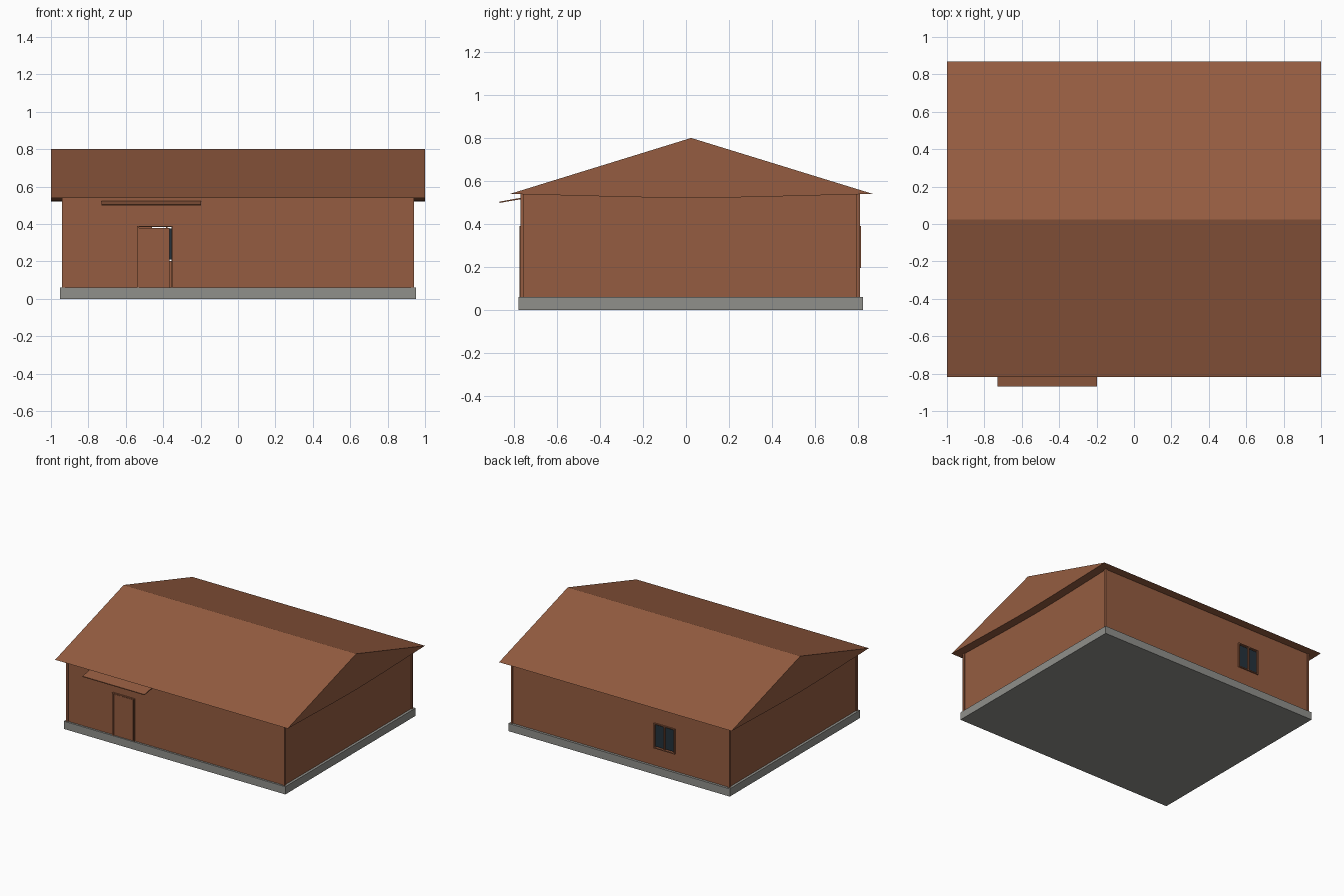
import bpy, bmesh

if "Cube" in bpy.data.objects:
    bpy.data.objects.remove(bpy.data.objects["Cube"])


def material(name, rgb):
    m = bpy.data.materials.new(name)
    m.diffuse_color = (*rgb, 1)
    m.use_nodes = True
    m.node_tree.nodes["Principled BSDF"].inputs["Base Color"].default_value = m.diffuse_color
    return m


BROWN = material("brown", (0.30, 0.108, 0.052))
GREY = material("concrete grey", (0.28, 0.28, 0.26))
GLASS = material("dark glass", (0.018, 0.032, 0.045))


def mesh_object(name, bm, mat):
    bmesh.ops.recalc_face_normals(bm, faces=bm.faces)
    me = bpy.data.meshes.new(name)
    bm.to_mesh(me)
    bm.free()
    me.materials.append(mat)
    ob = bpy.data.objects.new(name, me)
    bpy.context.collection.objects.link(ob)
    return ob


def box(name, x, y, z, mat):
    bm = bmesh.new()
    bmesh.ops.create_cube(bm, size=1)
    for v in bm.verts:
        v.co = [r[0] if c < 0 else r[1] for c, r in zip(v.co, (x, y, z))]
    return mesh_object(name, bm, mat)


def extrude_x(name, profile, x, mat):
    """Extrude a (y, z) profile along x."""
    bm = bmesh.new()
    face = bm.faces.new([bm.verts.new((x[0], y, z)) for y, z in profile])
    res = bmesh.ops.extrude_face_region(bm, geom=[face])
    verts = [g for g in res["geom"] if isinstance(g, bmesh.types.BMVert)]
    bmesh.ops.translate(bm, verts=verts, vec=(x[1] - x[0], 0, 0))
    return mesh_object(name, bm, mat)


def cut(ob, name, x, y, z):
    cutter = box(name, x, y, z, BROWN)
    cutter.hide_render = True
    cutter.hide_viewport = True
    mod = ob.modifiers.new(name, "BOOLEAN")
    mod.operation = "DIFFERENCE"
    mod.solver = "EXACT"
    mod.object = cutter


# Foundation slab
box("foundation", (-0.952, 0.952), (-0.778, 0.822), (0, 0.06), GREY)

# Hollow walls with door and window openings
walls = box("walls", (-0.932, 0.932), (-0.763, 0.803), (0.06, 0.539), BROWN)
cut(walls, "room_cutter", (-0.912, 0.912), (-0.743, 0.783), (0.03, 0.6))
cut(walls, "door_cutter", (-0.53, -0.355), (-0.9, -0.6), (0.03, 0.385))
cut(walls, "window_cutter", (-0.46, -0.30), (0.6, 0.9), (0.203, 0.383))

# Corner posts
for sx, side in ((-1, "left"), (1, "right")):
    for y, end in (((-0.77, -0.752), "front"), ((0.792, 0.81), "back")):
        box(f"corner_post_{end}_{side}", sorted((sx * 0.924, sx * 0.94)), y, (0.06, 0.539), BROWN)

# Gable roof with a slightly sagging underside
extrude_x("roof", [(-0.818, 0.54), (-0.75, 0.538), (-0.25, 0.525), (0.024, 0.521),
                   (0.30, 0.525), (0.79, 0.538), (0.868, 0.54), (0.024, 0.80)],
          (-1, 1), BROWN)

# Sloping canopy over the door
extrude_x("door_canopy", [(-0.868, 0.498), (-0.868, 0.504), (-0.755, 0.524), (-0.755, 0.517)],
          (-0.73, -0.197), BROWN)

# Door and its frame
box("door", (-0.528, -0.366), (-0.768, -0.752), (0.06, 0.379), BROWN)
box("door_jamb_left", (-0.54, -0.53), (-0.775, -0.745), (0.06, 0.39), BROWN)
box("door_jamb_right", (-0.356, -0.35), (-0.775, -0.745), (0.06, 0.39), BROWN)
box("door_head", (-0.53, -0.356), (-0.775, -0.745), (0.384, 0.39), BROWN)

# Back window: frame, mullion and two panes
for x, side in (((-0.47, -0.46), "left"), ((-0.30, -0.29), "right"), ((-0.386, -0.376), "middle")):
    box(f"window_frame_{side}", x, (0.785, 0.813), (0.195, 0.39), BROWN)
for z, end in (((0.195, 0.203), "bottom"), ((0.383, 0.39), "top")):
    box(f"window_frame_{end}", (-0.46, -0.30), (0.785, 0.8125), z, BROWN)
for x, side in (((-0.46, -0.386), "left"), ((-0.376, -0.30), "right")):
    box(f"window_pane_{side}", x, (0.797, 0.804), (0.209, 0.377), GLASS)
